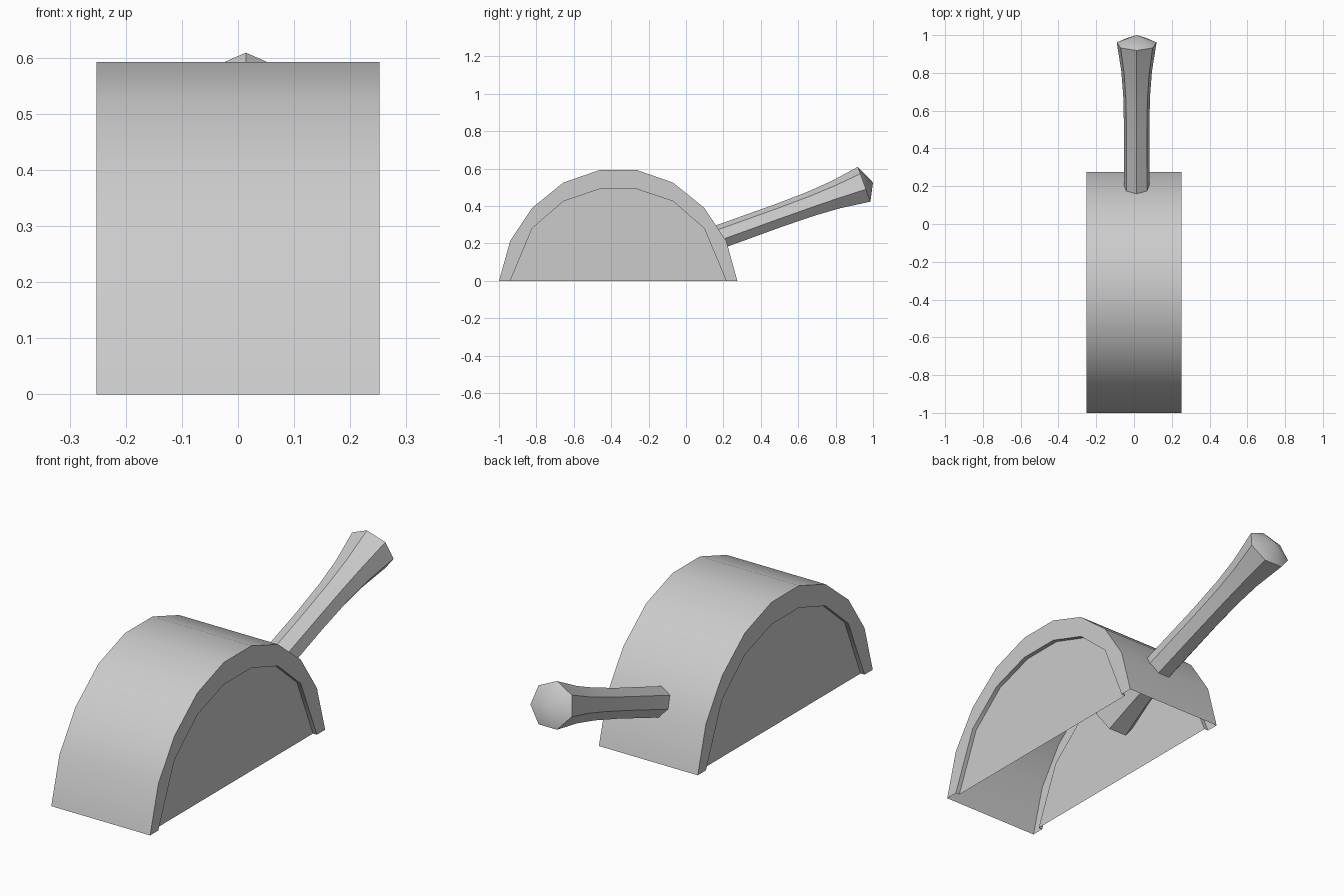
import bpy, bmesh, math
from mathutils import Vector

if "Cube" in bpy.data.objects:
    bpy.data.objects.remove(bpy.data.objects["Cube"])


def make_object(name, bm, angle):
    me = bpy.data.meshes.new(name)
    bmesh.ops.recalc_face_normals(bm, faces=bm.faces)
    bm.to_mesh(me)
    bm.free()
    ob = bpy.data.objects.new(name, me)
    bpy.context.collection.objects.link(ob)
    bpy.context.view_layer.objects.active = ob
    ob.select_set(True)
    bpy.ops.object.shade_smooth_by_angle(angle=math.radians(angle))
    ob.select_set(False)
    return ob


def bridge(bm, a, b, closed=False):
    n = len(a)
    for i in range(n if closed else n - 1):
        j = (i + 1) % n
        bm.faces.new((a[i], a[j], b[j], b[i]))


# Half profiles of the arch (offset from its centre line, height)
MID = -0.3625
outer_half = [(0.637, 0.0), (0.577, 0.215), (0.46, 0.39), (0.293, 0.525), (0.1, 0.592)]
inner_half = [(0.577, 0.0), (0.577, 0.0), (0.46, 0.28), (0.293, 0.425), (0.1, 0.49)]


def arch(bm, half, x):
    pts = [(MID - d, z) for d, z in half] + [(MID + d, z) for d, z in reversed(half)]
    return [bm.verts.new((x, y, z)) for y, z in pts]


# Open-bottomed blotter body: curved sheet, rims and recessed side panels
bm = bmesh.new()
W, RECESS = 0.252, 0.232
outer = {s: arch(bm, outer_half, s * W) for s in (-1, 1)}
bridge(bm, outer[-1], outer[1])
for s in (-1, 1):
    rim = arch(bm, inner_half, s * W)
    panel = arch(bm, inner_half, s * RECESS)
    bridge(bm, outer[s], rim)
    bridge(bm, rim, panel)
    bm.faces.new(panel[1:-1])
bmesh.ops.remove_doubles(bm, verts=bm.verts, dist=0.0005)
bmesh.ops.dissolve_degenerate(bm, edges=bm.edges, dist=0.0001)
make_object("rocker_body", bm, 30)

# Seven-sided waisted handle running through the curved sheet
bm = bmesh.new()
start, end = Vector((0.014, -0.13, 0.12)), Vector((0.014, 0.954, 0.511))
axis = (end - start).normalized()
side = Vector((1, 0, 0))
up = side.cross(axis)
stations = [(0.0, 0.105), (0.15, 0.078), (0.3, 0.067), (0.58, 0.066),
            (0.74, 0.07), (0.86, 0.08), (1.0, 0.104)]
rings = []
for t, r in stations:
    c = start.lerp(end, t)
    rings.append([bm.verts.new(c + side * r * 1.04 * math.sin(a) + up * r * math.cos(a))
                  for a in (2 * math.pi * i / 7 for i in range(7))])
for a, b in zip(rings, rings[1:]):
    bridge(bm, a, b, True)
# Shallow domed ends
for ring, c in ((rings[0], start - axis * 0.02), (rings[-1], Vector((0.014, 1.0, 0.525)))):
    tip = bm.verts.new(c)
    for i in range(7):
        bm.faces.new((ring[i], ring[(i + 1) % 7], tip))
make_object("handle", bm, 40)
